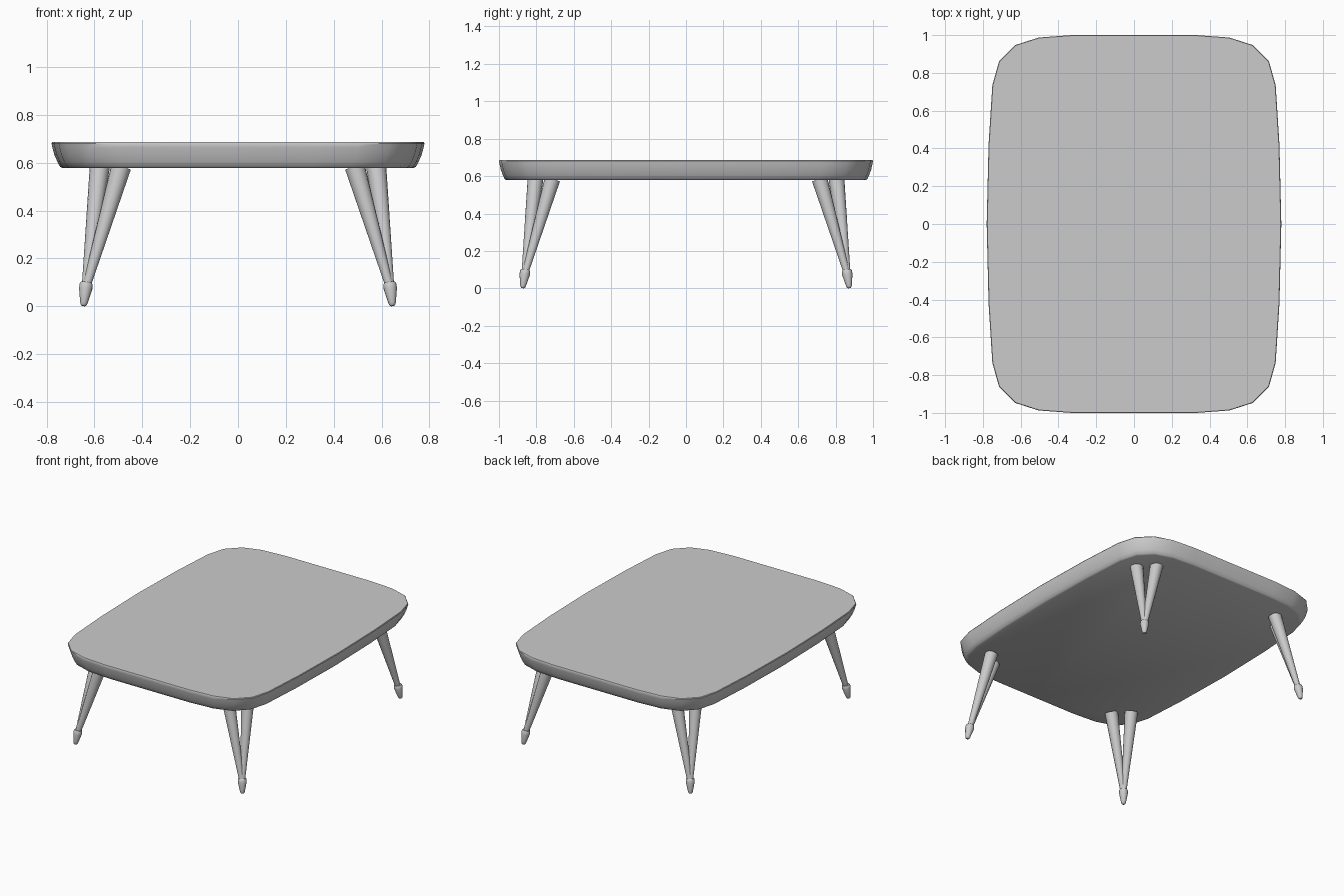
import bpy, bmesh
from mathutils import Vector

if "Cube" in bpy.data.objects:
    bpy.data.objects.remove(bpy.data.objects["Cube"])

SX_SY = [(1, 1), (-1, 1), (-1, -1), (1, -1)]


def finish(bm, name, angle=0.7):
    bmesh.ops.recalc_face_normals(bm, faces=bm.faces)
    me = bpy.data.meshes.new(name)
    bm.to_mesh(me)
    bm.free()
    ob = bpy.data.objects.new(name, me)
    bpy.context.collection.objects.link(ob)
    bpy.ops.object.select_all(action='DESELECT')
    ob.select_set(True)
    bpy.context.view_layer.objects.active = ob
    bpy.ops.object.shade_smooth_by_angle(angle=angle)
    return ob


def loft(bm, loops):
    """Skin a stack of closed point loops and cap both ends."""
    rings = [[bm.verts.new(p) for p in loop] for loop in loops]
    for a, b in zip(rings, rings[1:]):
        n = len(a)
        for i in range(n):
            j = (i + 1) % n
            bm.faces.new((a[i], a[j], b[j], b[i]))
    bm.faces.new(rings[0])
    bm.faces.new(rings[-1])


def turned(name, start, end, profile, sides=16):
    """Turned part along an axis; profile holds (fraction, radius)."""
    start, end = Vector(start), Vector(end)
    rot = (end - start).to_track_quat('Z', 'Y')
    bm = bmesh.new()
    unit = bmesh.ops.create_circle(bm, segments=sides, radius=1)['verts']
    circle = [v.co.copy() for v in unit]
    bm.clear()
    loft(bm, [[start.lerp(end, t) + rot @ (c * r) for c in circle]
              for t, r in profile])
    return finish(bm, name)


# Table top: bowed, rounded outline lofted through a curved edge profile
quarter = [(0.78, 0), (0.77, 0.42), (0.75, 0.735), (0.715, 0.86),
           (0.63, 0.947), (0.505, 0.987), (0.33, 1.0), (0, 1.0)]
outline = list(quarter)
outline += [(-x, y) for x, y in reversed(quarter[:-1])]
outline += [(x, -y) for x, y in reversed(outline[1:-1])]
edge = [(0.58, 0.046), (0.585, 0.036), (0.605, 0.025), (0.635, 0.012),
        (0.665, 0.004), (0.683, 0.0), (0.688, 0.003)]
bm = bmesh.new()
loft(bm, [[(x * (1 - d / 0.78), y * (1 - d * 0.85), z) for x, y in outline]
          for z, d in edge])
finish(bm, "table_top")

# Each corner: two splayed tapered rods meeting in one pointed foot
for i, (sx, sy) in enumerate(SX_SY, 1):
    for side, (tx, ty) in (("outer", (0.578, 0.715)), ("inner", (0.489, 0.805))):
        turned(f"leg_{i}_{side}", (sx * 0.638, sy * 0.864, 0.07),
               (sx * tx, sy * ty, 0.583), [(0, 0.016), (1, 0.042)])
    turned(f"foot_{i}", (sx * 0.646, sy * 0.873, 0.003),
           (sx * 0.634, sy * 0.859, 0.1),
           [(0, 0.008), (0.05, 0.013), (0.15, 0.016), (0.75, 0.028),
            (0.95, 0.027), (1, 0.024)])

# Stand exactly on the ground
bpy.context.view_layer.update()
low = min((o.matrix_world @ v.co).z for o in bpy.data.objects for v in o.data.vertices)
for o in bpy.data.objects:
    o.location.z -= low
